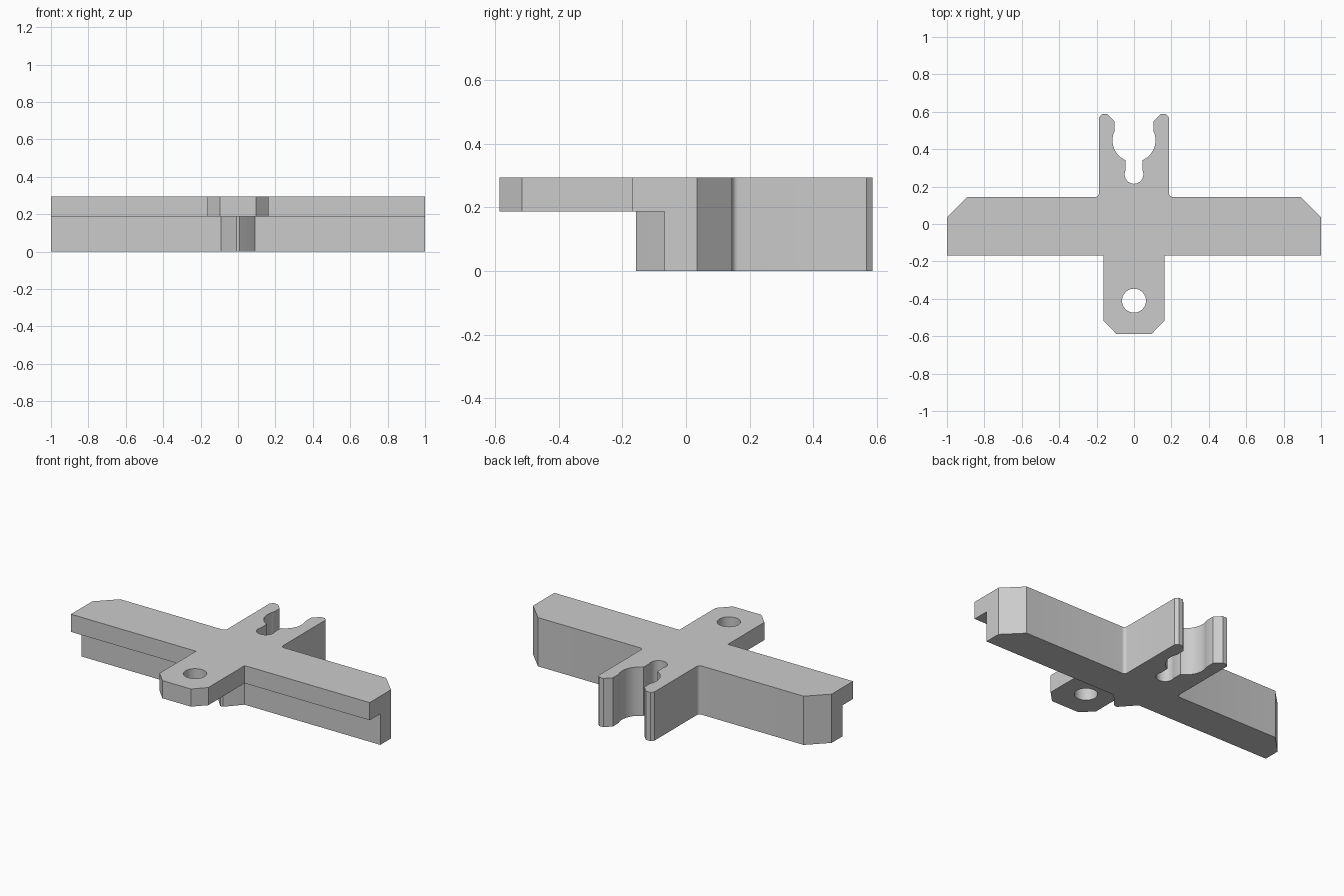
import bpy, bmesh
from math import cos, sin, radians

if "Cube" in bpy.data.objects:
    bpy.data.objects.remove(bpy.data.objects["Cube"], do_unlink=True)

TOP, STEP = 0.295, 0.188

grey = bpy.data.materials.new("light_grey")
grey.use_nodes = True
grey.diffuse_color = (0.6, 0.6, 0.6, 1)
grey.node_tree.nodes["Principled BSDF"].inputs["Base Color"].default_value = (0.6, 0.6, 0.6, 1)


def arc(cx, cy, r, start, end, n):
    """Points along an arc, angles in degrees."""
    angles = [radians(start + (end - start) * i / n) for i in range(n + 1)]
    return [(cx + r * cos(a), cy + r * sin(a)) for a in angles]


def mirrored(half):
    """Close a right-hand outline with its mirror image."""
    return half + [(-x, y) for x, y in reversed(half) if x > 1e-5]


def prism(name, outline, z0, z1):
    """Extrude a flat outline between two heights."""
    bm = bmesh.new()
    face = bm.faces.new([bm.verts.new((x, y, z0)) for x, y in outline])
    new = bmesh.ops.extrude_face_region(bm, geom=[face])["geom"]
    bmesh.ops.translate(bm, vec=(0, 0, z1 - z0),
                        verts=[v for v in new if isinstance(v, bmesh.types.BMVert)])
    bmesh.ops.recalc_face_normals(bm, faces=bm.faces)
    mesh = bpy.data.meshes.new(name)
    bm.to_mesh(mesh)
    bm.free()
    mesh.materials.append(grey)
    obj = bpy.data.objects.new(name, mesh)
    bpy.context.collection.objects.link(obj)
    return obj


# Body outline: front tab, chamfered arm, filleted prong, clip socket, relief slot
half = [(0.095, -0.587), (0.163, -0.517), (0.163, -0.169),
        (1, -0.169), (1, 0.035), (0.89, 0.145)]
half += arc(0.207, 0.165, 0.02, -90, -180, 6)
half += [(0.187, 0.569), (0.172, 0.587), (0.143, 0.587), (0.105, 0.549)]
half += arc(0, 0.447, 0.115, 24, -66, 20)
half += arc(0, 0.265, 0.05, 23, -90, 14)
body = prism("clip_bracket", mirrored(half), 0, TOP)

# Undercut below the front edge, leaving a blunt wedge under the tab
wedge = mirrored([(1.2, -0.8), (1.2, -0.067), (0.09, -0.067), (0.018, -0.148), (0.008, -0.157)])
undercut = prism("undercut_cutter", wedge, -0.1, STEP)

# Screw hole through the tab
hole = prism("hole_cutter", arc(0, -0.41, 0.064, 0, 351, 39), -0.1, TOP + 0.1)

for cutter in (undercut, hole):
    cut = body.modifiers.new(cutter.name, 'BOOLEAN')
    cut.operation = 'DIFFERENCE'
    cut.solver = 'EXACT'
    cut.object = cutter
    bpy.context.view_layer.objects.active = body
    bpy.ops.object.modifier_apply(modifier=cut.name)
    bpy.data.objects.remove(cutter, do_unlink=True)

# Smooth the curved walls, keep the edges sharp
bpy.ops.object.select_all(action='DESELECT')
body.select_set(True)
bpy.ops.object.shade_smooth_by_angle(angle=radians(25))
